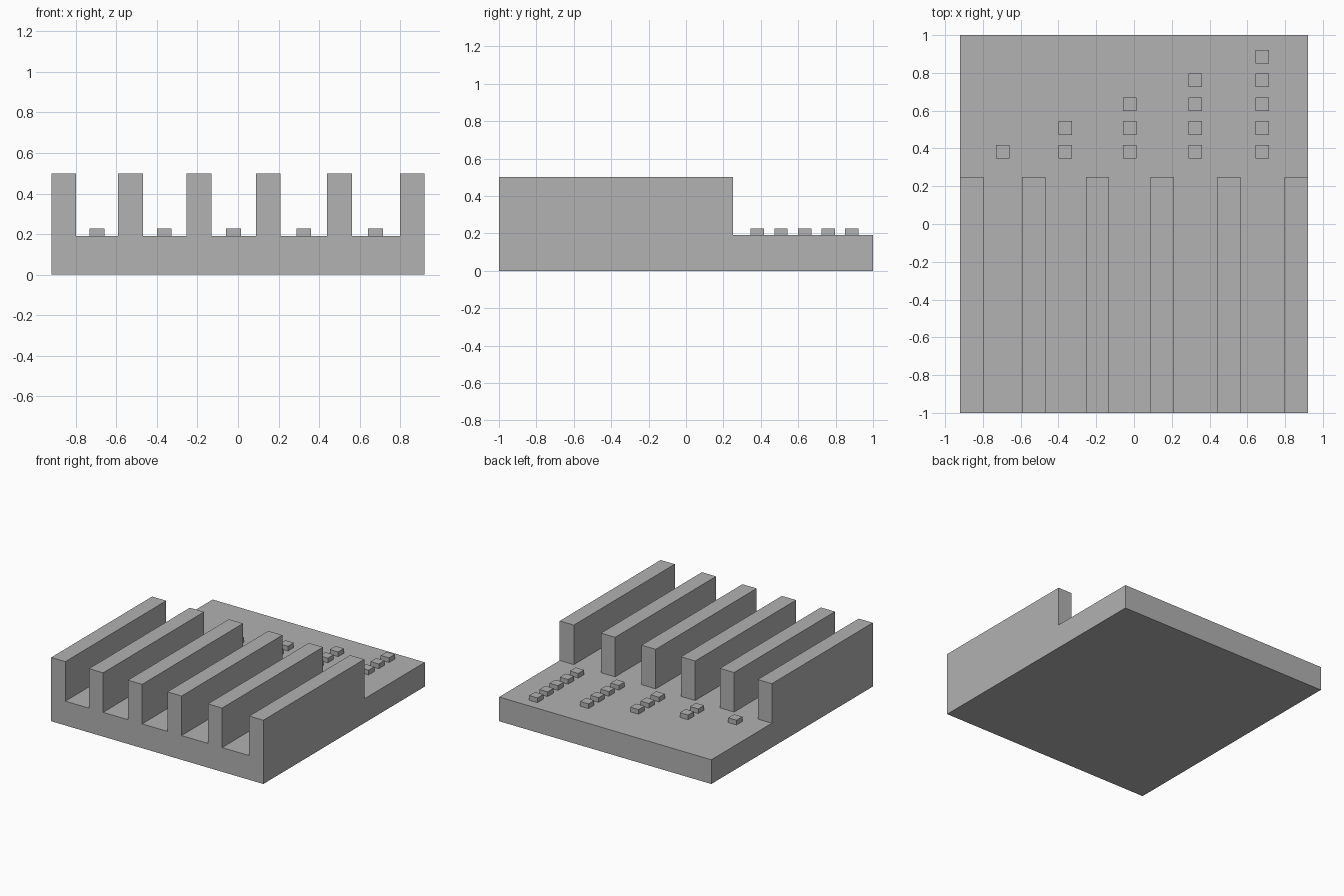
import bpy
import bmesh
from mathutils import Matrix, Vector

cube = bpy.data.objects.get("Cube")
if cube:
    bpy.data.objects.remove(cube, do_unlink=True)

HALF_X, HALF_Y = 0.92, 1.0
BASE_TOP, WALL_TOP, WALL_BACK = 0.19, 0.50, 0.25
WALL_W, PEG_W, PEG_H = 0.123, 0.072, 0.037
WALL_X = [-0.859, -0.531, -0.193, 0.149, 0.501, 0.859]
PEG_X = [-0.695, -0.363, -0.022, 0.325, 0.678]
PEG_Y, PEG_STEP = 0.382, 0.126

grey = bpy.data.materials.new("plain grey")
grey.use_nodes = True
colour = (0.445, 0.445, 0.445, 1)
grey.diffuse_color = colour
grey.node_tree.nodes["Principled BSDF"].inputs["Base Color"].default_value = colour


def add_box(bm, low, high):
    low, high = Vector(low), Vector(high)
    size = high - low
    matrix = Matrix.Translation((low + high) / 2) @ Matrix.Diagonal((*size, 1))
    bmesh.ops.create_cube(bm, size=1, matrix=matrix)


def finish(bm, name):
    bmesh.ops.recalc_face_normals(bm, faces=bm.faces)
    mesh = bpy.data.meshes.new(name)
    bm.to_mesh(mesh)
    bm.free()
    mesh.materials.append(grey)
    obj = bpy.data.objects.new(name, mesh)
    bpy.context.collection.objects.link(obj)
    return obj


def cut(bm, point, normal):
    bmesh.ops.bisect_plane(bm, geom=bm.verts[:] + bm.edges[:] + bm.faces[:],
                           plane_co=point, plane_no=normal)


# Slab, with the dividing walls raised from its top
bm = bmesh.new()
add_box(bm, (-HALF_X, -HALF_Y, 0), (HALF_X, HALF_Y, BASE_TOP))
cut(bm, (0, WALL_BACK, 0), (0, 1, 0))
for x in WALL_X:
    for side in (-1, 1):
        edge = x + side * WALL_W / 2
        if abs(edge) < HALF_X - 0.01:
            cut(bm, (edge, 0, 0), (1, 0, 0))


def is_wall(face):
    c = face.calc_center_median()
    return (face.normal.z > 0.9 and c.y < WALL_BACK
            and any(abs(c.x - x) < WALL_W / 4 for x in WALL_X))


bm.normal_update()
tops = [f for f in bm.faces if is_wall(f)]
raised = bmesh.ops.extrude_face_region(bm, geom=tops)["geom"]
bmesh.ops.delete(bm, geom=[f for f in tops if f.is_valid], context="FACES_ONLY")
for v in raised:
    if isinstance(v, bmesh.types.BMVert):
        v.co.z = WALL_TOP
bmesh.ops.recalc_face_normals(bm, faces=bm.faces)
bmesh.ops.dissolve_limit(bm, angle_limit=0.01, verts=bm.verts[:], edges=bm.edges[:])
finish(bm, "slotted_base")

# Counting pegs: one more behind each successive slot
for count, x in enumerate(PEG_X, start=1):
    bm = bmesh.new()
    for row in range(count):
        y = PEG_Y + row * PEG_STEP
        add_box(bm, (x - PEG_W / 2, y - PEG_W / 2, BASE_TOP),
                (x + PEG_W / 2, y + PEG_W / 2, BASE_TOP + PEG_H))
    finish(bm, f"slot_pegs_{count}")
